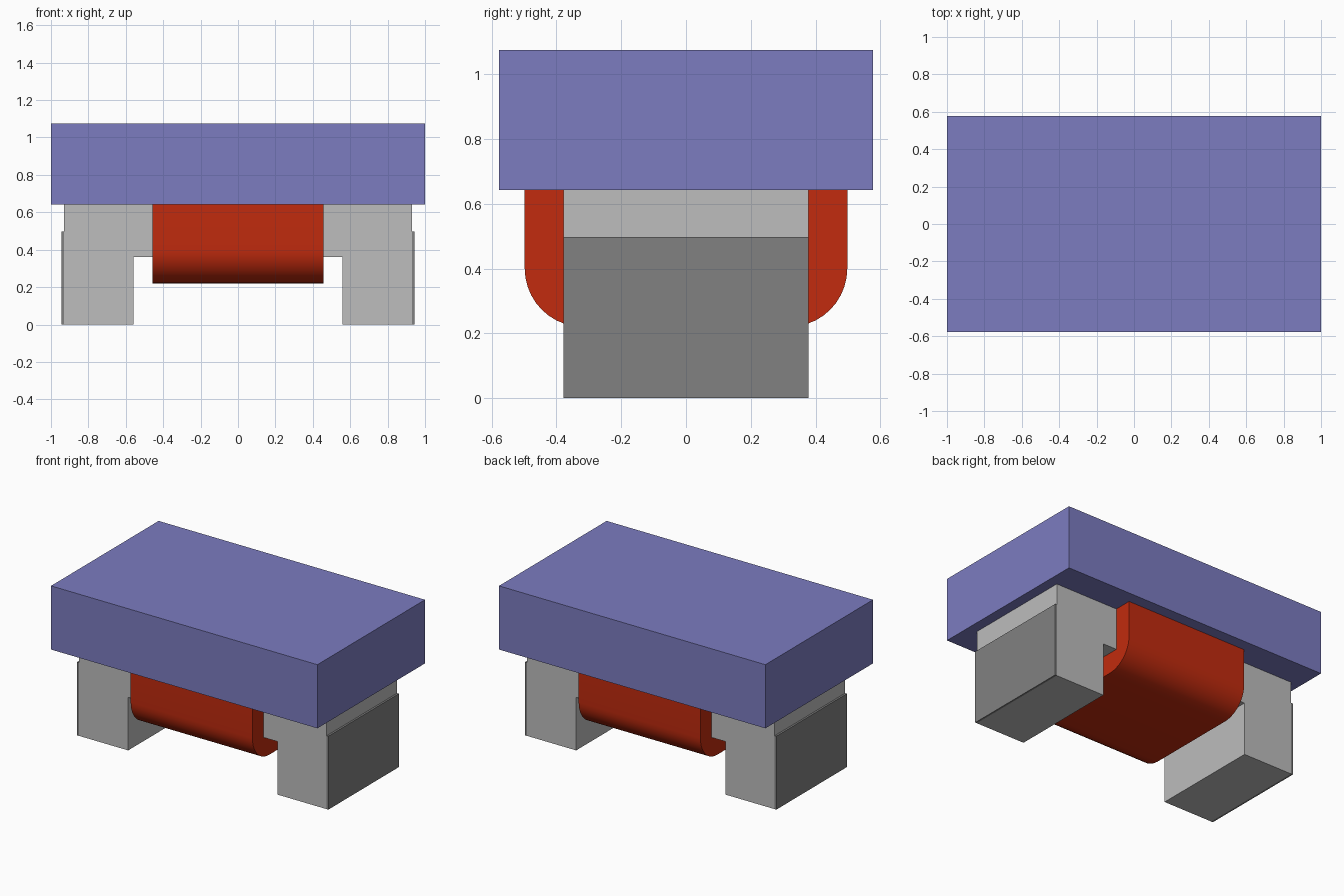
import bpy
import bmesh
import math
from mathutils import Vector

cube = bpy.data.objects.get("Cube")
if cube:
    bpy.data.objects.remove(cube, do_unlink=True)


def srgb(hex_code):
    vals = [int(hex_code[i:i + 2], 16) / 255 for i in (0, 2, 4)]
    return [v / 12.92 if v <= 0.04045 else ((v + 0.055) / 1.055) ** 2.4 for v in vals] + [1.0]


def material(name, hex_code):
    mat = bpy.data.materials.new(name)
    mat.use_nodes = True
    colour = srgb(hex_code)
    mat.diffuse_color = colour
    mat.node_tree.nodes["Principled BSDF"].inputs["Base Color"].default_value = colour
    return mat


def extrude(name, points, offset, mat):
    """Solid made by sweeping a closed outline along an offset."""
    bm = bmesh.new()
    face = bm.faces.new([bm.verts.new(p) for p in points])
    new = bmesh.ops.extrude_face_region(bm, geom=[face], use_keep_orig=True)["geom"]
    moved = [v for v in new if isinstance(v, bmesh.types.BMVert)]
    bmesh.ops.translate(bm, verts=moved, vec=Vector(offset))
    bmesh.ops.recalc_face_normals(bm, faces=bm.faces[:])
    mesh = bpy.data.meshes.new(name)
    bm.to_mesh(mesh)
    bm.free()
    mesh.materials.append(mat)
    obj = bpy.data.objects.new(name, mesh)
    bpy.context.collection.objects.link(obj)
    return obj


def box(name, x0, x1, y, z0, z1, mat):
    outline = [(x0, -y, z0), (x1, -y, z0), (x1, -y, z1), (x0, -y, z1)]
    return extrude(name, outline, (0, 2 * y, 0), mat)


violet = material("violet cover", "7C7CC0")
light_grey = material("light grey core", "BD BD BD".replace(" ", ""))
dark_grey = material("dark grey terminal", "818181")
red = material("red winding", "C22B0E")

BODY_Z = 0.643   # underside of the cover
CORE_Y = 0.378   # half depth of the core

# Cover block
box("cover_block", -1.0, 1.0, 0.577, BODY_Z, 1.075, violet)

# Bridge-shaped core with a leg at each end
half = [(0.56, 0.36), (0.56, 0.0), (0.93, 0.0), (0.93, BODY_Z)]
outline = half + [(-x, z) for x, z in reversed(half)]
extrude("core", [(x, -CORE_Y, z) for x, z in outline], (0, 2 * CORE_Y, 0), light_grey)

# Terminal plates on the outer ends of the legs
for side, s in (("left", 1), ("right", -1)):
    x0, x1 = sorted((s * 0.93, s * 0.943))
    box("terminal_" + side, x0, x1, CORE_Y, 0.0, 0.498, dark_grey)

# Winding wrapped round the core, with rounded lower edges
HALF_Y, BOTTOM, R, STEPS = 0.498, 0.22, 0.18, 10
curve = []
for i in range(STEPS + 1):
    a = math.radians(90 * i / STEPS)
    curve.append((HALF_Y - R + R * math.cos(a), BOTTOM + R - R * math.sin(a)))
side = [(HALF_Y, BODY_Z)] + curve
profile = side + [(-y, z) for y, z in reversed(side)]
winding = extrude("winding", [(-0.457, y, z) for y, z in profile], (0.914, 0, 0), red)

bpy.ops.object.select_all(action='DESELECT')
winding.select_set(True)
bpy.context.view_layer.objects.active = winding
bpy.ops.object.shade_smooth_by_angle(angle=math.radians(30))
